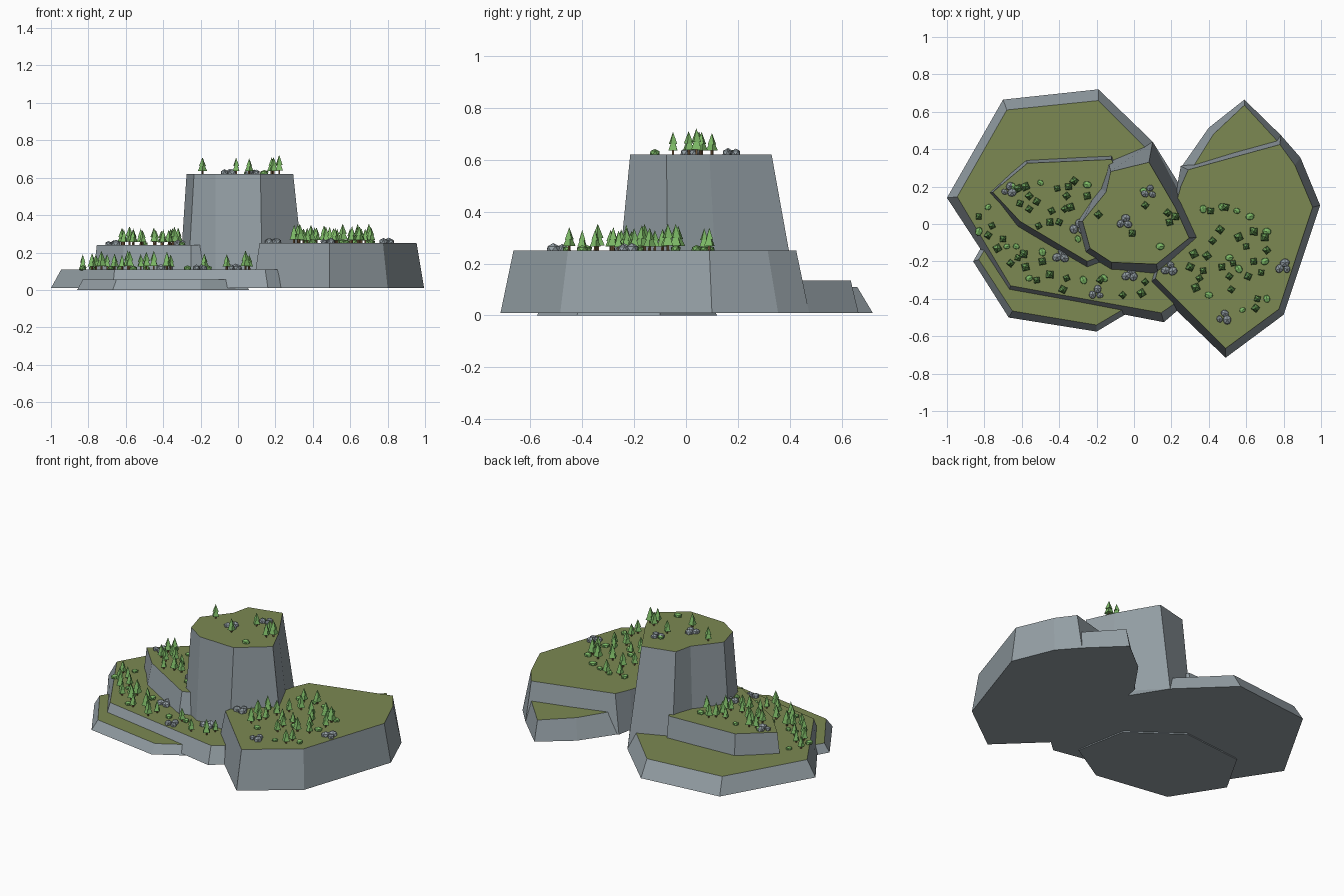
import bpy, bmesh, random
from math import pi
from mathutils import Matrix, Vector

if "Cube" in bpy.data.objects:
    bpy.data.objects.remove(bpy.data.objects["Cube"])

random.seed(4)

def material(name, col):
    m = bpy.data.materials.new(name)
    m.diffuse_color = (*col, 1)
    m.use_nodes = True
    m.node_tree.nodes["Principled BSDF"].inputs["Base Color"].default_value = m.diffuse_color
    return m

ROCK = material("rock", (0.30, 0.35, 0.38))
GRASS = material("grass", (0.20, 0.25, 0.085))
LEAF = material("leaf", (0.20, 0.48, 0.13))
BARK = material("bark", (0.16, 0.09, 0.04))

def finish(bm, name, mats):
    bmesh.ops.recalc_face_normals(bm, faces=bm.faces)
    me = bpy.data.meshes.new(name)
    bm.to_mesh(me)
    bm.free()
    for m in mats:
        me.materials.append(m)
    ob = bpy.data.objects.new(name, me)
    bpy.context.collection.objects.link(ob)
    return ob

def terrace(name, bottom, top, z0, z1):
    """Tapered cliff block with a grass top; outlines in matching order."""
    bm = bmesh.new()
    lo = [bm.verts.new((x, y, z0)) for x, y in bottom]
    hi = [bm.verts.new((x, y, z1)) for x, y in top]
    n = len(lo)
    bm.faces.new(lo[::-1])
    for i in range(n):
        j = (i + 1) % n
        bm.faces.new((lo[i], lo[j], hi[j], hi[i]))
    bm.faces.new(hi).material_index = 1
    return finish(bm, name, [ROCK, GRASS])

# wide left base
terrace("left_base",
        [(-1, .14), (-.67, -.365), (.16, -.525), (.235, -.46), (.25, .2), (.10, .44), (-.19, .72), (-.70, .665)],
        [(-.945, .145), (-.66, -.33), (.145, -.475), (.21, -.43), (.2, .15), (.07, .40), (-.19, .66), (-.68, .61)],
        .01, .11)
# low front-left step
terrace("low_front_step",
        [(-.86, -.2), (-.67, -.5), (-.2, -.575), (.06, -.42), (0, -.1), (-.3, .12), (-.7, .08)],
        [(-.83, -.19), (-.65, -.465), (-.2, -.54), (.02, -.41), (-.02, -.1), (-.3, .09), (-.68, .06)],
        0, .055)
# middle left step
terrace("middle_left_step",
        [(-.78, .165), (-.63, -.03), (-.25, -.25), (-.12, -.2), (0, .1), (-.12, .375), (-.58, .35)],
        [(-.755, .17), (-.61, .015), (-.25, -.2), (-.12, -.15), (-.02, .1), (-.12, .345), (-.57, .325)],
        .02, .24)
# right plateau
terrace("right_plateau",
        [(.08, -.32), (.49, -.715), (.80, -.485), (.995, .10), (.89, .355), (.785, .475), (.25, .31), (.23, .2)],
        [(.115, -.29), (.49, -.665), (.775, -.455), (.955, .09), (.86, .315), (.78, .425), (.29, .29), (.25, .2)],
        .01, .25)
# low back-right step
terrace("low_back_step",
        [(.59, .665), (.40, .515), (.25, .30), (.30, .2), (.6, .2), (.785, .475)],
        [(.59, .635), (.425, .48), (.30, .28), (.32, .2), (.6, .2), (.765, .445)],
        .01, .135)
# central tower
terrace("tower",
        [(-.315, .01), (-.27, -.16), (-.12, -.25), (.13, -.275), (.36, -.07), (.27, .125), (.10, .44), (-.14, .34), (-.19, .2)],
        [(-.275, .015), (-.235, -.13), (-.12, -.205), (.12, -.215), (.295, -.075), (.22, .09), (.08, .33), (-.125, .28), (-.15, .17)],
        .01, .62)

# plant positions in hundredths of a unit, per terrace height
trees = {
    .11: [(-83, 4), (-76, -1), (-78, -6), (-73, -13), (-70, -8), (-66, -21), (-62, -18), (-59, -16), (-58, -23),
          (-52, -30), (-49, -20), (-45, -27), (-36, -29), (-38, -35), (-6, -38), (6, -31), (4, -37), (-18, -30)],
    .24: [(-62, 19), (-58, 20), (-56, 15), (-52, 12), (-61, 11), (-41, 19), (-32, 23), (-35, 20), (-36, 15),
          (-37, 8), (-44, 7), (-40, 1), (-34, 9), (-25, 15), (-51, -1), (-56, 8), (-45, 1)],
    .25: [(41, 7), (49, 9), (46, -3), (56, -7), (64, -4), (42, -9), (39, -17), (32, -16), (30, -23), (37, -25),
          (35, -29), (33, -34), (53, -21), (51, -28), (64, -20), (60, -12), (71, -14), (68, -26), (52, -35),
          (66, -40), (65, -45), (70, -7), (61, -28), (47, -23)],
    .62: [(-19, 5), (-1, -5), (18, 6), (22, 4), (19, 1), (6, 10)]}
bushes = {
    .11: [(-78, 9), (-63, -12), (-68, -12), (-49, -15), (-83, -4), (-27, -30), (-16, -29), (-56, -29)],
    .24: [(-50, 22), (-25, 21), (-30, -8), (-65, 20)],
    .25: [(37, 8), (47, 9), (55, 7), (62, 4), (71, -4), (51, -18), (70, -20), (56, -24), (58, -46), (71, -40), (40, -38)],
    .62: [(5, 18), (14, -12)]}
rocks = {
    .11: [(-39, -17), (-2, -27), (-20, -37)],
    .24: [(-30, -2), (-67, 18)],
    .25: [(80, -23), (48, -50), (19, -24)],
    .62: [(8, 17), (-5, 1)]}

def cone(bm, x, y, z, r, r2, h, ang, mi):
    m = Matrix.Translation((x, y, z + h / 2)) @ Matrix.Rotation(ang, 4, 'Z')
    v = bmesh.ops.create_cone(bm, cap_ends=True, segments=4, radius1=r, radius2=r2, depth=h, matrix=m)["verts"]
    for f in {f for q in v for f in q.link_faces}:
        f.material_index = mi

def blob(bm, x, y, z, size):
    m = (Matrix.Translation((x, y, z)) @ Matrix.Rotation(random.uniform(0, pi), 4, 'Z')
         @ Matrix.Diagonal((*size, 1)))
    bmesh.ops.create_icosphere(bm, subdivisions=1, radius=1, matrix=m)

# conifers: trunk and two stacked pyramids
bm = bmesh.new()
for z, pts in trees.items():
    for px, py in pts:
        x, y, a = px / 100, py / 100, random.uniform(0, pi)
        s = random.uniform(.8, 1.1)
        cone(bm, x, y, z - .004, .006, .005, .03 * s, a, 1)
        cone(bm, x, y, z + .018 * s, .026 * s, .004, .05 * s, a, 0)
        cone(bm, x, y, z + .045 * s, .02 * s, 0, .05 * s, a + .3, 0)
finish(bm, "conifers", [LEAF, BARK])

# round low bushes
bm = bmesh.new()
for z, pts in bushes.items():
    for px, py in pts:
        s = random.uniform(.019, .027)
        blob(bm, px / 100, py / 100, z + .006, (s, s * .8, s * .6))
finish(bm, "bushes", [LEAF])

# clusters of three boulders
bm = bmesh.new()
for z, pts in rocks.items():
    for px, py in pts:
        for dx, dy in ((-.022, -.008), (.018, -.012), (.006, .022)):
            s = random.uniform(.02, .03)
            blob(bm, px / 100 + dx, py / 100 + dy, z + .006, (s, s * .85, s * .8))
finish(bm, "boulders", [ROCK])
